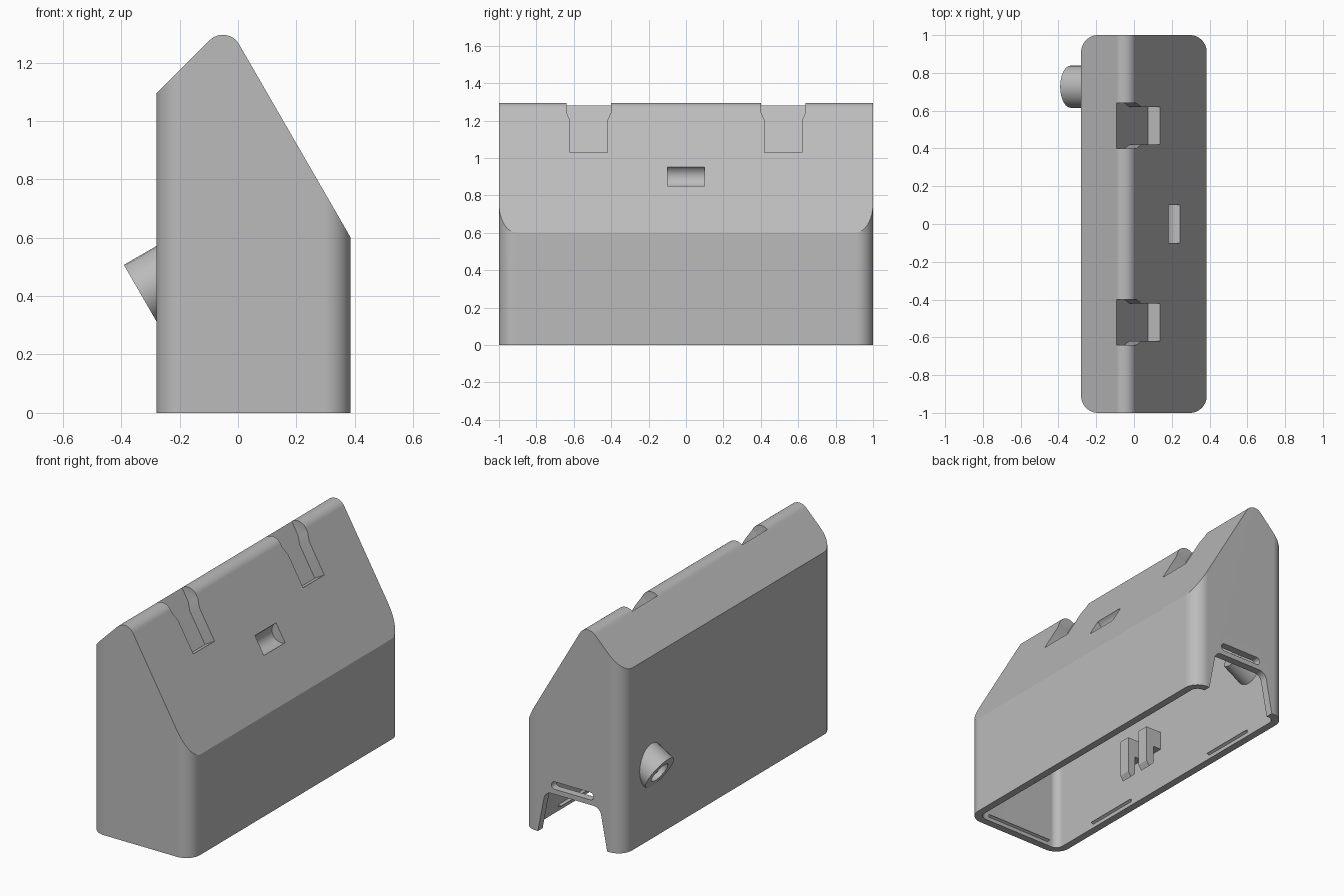
import bpy, bmesh
from math import sin, cos, pi, radians, sqrt
from mathutils import Vector

cube = bpy.data.objects.get("Cube")
if cube:
    bpy.data.objects.remove(cube, do_unlink=True)

grey = bpy.data.materials.new("plain grey")
grey.use_nodes = True
grey.diffuse_color = (0.5, 0.5, 0.5, 1)
grey.node_tree.nodes["Principled BSDF"].inputs["Base Color"].default_value = (0.5, 0.5, 0.5, 1)

X, Y, Z = Vector((1, 0, 0)), Vector((0, 1, 0)), Vector((0, 0, 1))
O = Vector((0, 0, 0))
LEFT, RIGHT, HALF, WALL = -0.28, 0.385, 1.0, 0.045
MID = (LEFT + RIGHT) / 2


def prism(name, outline, u, v, lo, hi, origin=O):
    """Extrude a 2D outline, laid out on axes u and v, along their normal."""
    w = u.cross(v)
    bm = bmesh.new()
    rings = [[bm.verts.new(origin + u * a + v * b + w * d) for a, b in outline] for d in (lo, hi)]
    bm.faces.new(rings[0])
    bm.faces.new(rings[1])
    n = len(outline)
    for i in range(n):
        j = (i + 1) % n
        bm.faces.new((rings[0][i], rings[0][j], rings[1][j], rings[1][i]))
    bmesh.ops.recalc_face_normals(bm, faces=bm.faces)
    me = bpy.data.meshes.new(name)
    bm.to_mesh(me)
    bm.free()
    me.materials.append(grey)
    ob = bpy.data.objects.new(name, me)
    bpy.context.collection.objects.link(ob)
    return ob


def arc(cx, cy, r, start, end, steps=12):
    angles = [radians(start + (end - start) * i / steps) for i in range(steps + 1)]
    return [(cx + r * cos(a), cy + r * sin(a)) for a in angles]


def rounded(x0, x1, y0, y1, r):
    return (arc(x1 - r, y1 - r, r, 0, 90) + arc(x0 + r, y1 - r, r, 90, 180)
            + arc(x0 + r, y0 + r, r, 180, 270) + arc(x1 - r, y0 + r, r, 270, 360))


def combine(target, tool, operation):
    """Apply a boolean and discard the tool."""
    mod = target.modifiers.new("combine", "BOOLEAN")
    mod.object, mod.operation, mod.solver = tool, operation, "EXACT"
    bpy.context.view_layer.update()
    graph = bpy.context.evaluated_depsgraph_get()
    me = bpy.data.meshes.new_from_object(target.evaluated_get(graph))
    target.modifiers.clear()
    target.data = me
    bpy.data.objects.remove(tool, do_unlink=True)


def house(name, inset, floor):
    """Gabled body with rounded ridge and rounded upright corners."""
    cx, cz, r = -0.052, 1.231, 0.064 - inset
    x0, x1 = LEFT + inset, RIGHT - inset
    h = sqrt(0.5)
    eave_r = (0.5 * cz + cos(pi / 6) * (cx - x1) + r) / 0.5
    eave_l = cz + (x0 - cx) + r / h
    outline = [(x0, floor), (x1, floor), (x1, eave_r)] + arc(cx, cz, r, 30, 135) + [(x0, eave_l)]
    body = prism(name, outline, X, Z, -1.5, 1.5)
    y = HALF - inset
    plan = prism("plan", rounded(x0, x1, -y, y, 0.09 - inset), X, Y, -1, 2)
    combine(body, plan, "INTERSECT")
    return body


# Frame of the long sloping face: up the slope, along y, outward normal
slope_up = Vector((-0.5, 0, cos(pi / 6)))
slope_out = slope_up.cross(Y) * -1


def slope_notch(y, grow):
    w, e = 0.1 + grow, 0.12 + grow
    outline = [(-grow, -w), (0.2, -w), (0.25, -e), (0.6, -e),
               (0.6, e), (0.25, e), (0.2, w), (-grow, w)]
    # u x v points into the body
    return prism("notch", outline, slope_up, Y, -0.3, 0.075 + grow, Vector((0.14, y, 1.03)))


# Hollow shell with two closed notches across the ridge
shell = house("housing_shell", 0, 0)
cavity = house("cavity", WALL, -0.2)
for y in (-0.52, 0.52):
    combine(cavity, slope_notch(y, 0.035), "DIFFERENCE")
combine(shell, cavity, "DIFFERENCE")
for y in (-0.52, 0.52):
    combine(shell, slope_notch(y, 0), "DIFFERENCE")

# Scooped window in the middle of the slope, backed by a pocket
window_at = Vector((0.215, 0, 0.902))
pocket = prism("window_pocket", [(-0.085, -0.01), (0.085, -0.01), (0.085, -0.085), (-0.085, -0.085)],
               slope_up, slope_out, -0.125, 0.125, window_at)
combine(shell, pocket, "UNION")
scoop = prism("scoop", arc(0, 0, 0.06, 180, 360) + [(0.06, 0.2), (-0.06, 0.2)],
              slope_up, slope_out, -0.1, 0.1, window_at)
combine(shell, scoop, "DIFFERENCE")

# Cable opening and slot in the back end
opening = ([(MID - 0.24, -0.1), (MID + 0.24, -0.1), (MID + 0.23, 0)]
           + arc(MID + 0.14, 0.2, 0.05, 10, 90, 8) + arc(MID - 0.14, 0.2, 0.05, 90, 170, 8)
           + [(MID - 0.23, 0)])
combine(shell, prism("opening", opening, X, Z, -1.2, -0.9), "DIFFERENCE")
slot = rounded(MID - 0.14, MID + 0.14, 0.28, 0.325, 0.0224)
combine(shell, prism("slot", slot, X, Z, -1.2, -0.9), "DIFFERENCE")

# Tilted round spout through the side wall
spout_at = Vector((-0.335, 0.727, 0.41))
inward = Vector((cos(pi / 6), 0, 0.5))
across = Y.cross(inward)


def spout_part(r, lo, hi):
    return prism("spout", arc(0, 0, r, 0, 345, 23), across, inward.cross(across), lo, hi, spout_at)


combine(shell, spout_part(0.112, 0, 0.2), "UNION")
combine(shell, spout_part(0.045, -0.1, 0.4), "DIFFERENCE")
combine(shell, spout_part(0.065, -0.1, 0.03), "DIFFERENCE")

# Pair of hooked clips on the inside of the side wall
parts = [shell]
inner = LEFT + WALL - 0.005
hook = [(0, 0.36), (0, 0.25), (0.06, 0.25), (0.06, 0.14), (0.09, 0.11), (0.11, 0.14), (0.11, 0.36)]
for name, y in (("front_clip", -0.24), ("rear_clip", -0.08)):
    clip = prism(name, [(inner + a, b) for a, b in hook], X, Z, -0.035, 0.035, Vector((0, y, 0)))
    parts.append(clip)

# Snap ridges just inside the bottom rim
bead = [(-0.005, 0.02), (0.015, 0.03), (-0.005, 0.04)]
for side, wall, face in (("left", RIGHT - WALL, -X), ("right", LEFT + WALL, X)):
    for end, y in (("front", -0.47), ("rear", 0.55)):
        parts.append(prism(f"{side}_{end}_snap_ridge", bead, face, Z, -0.17, 0.17, Vector((wall, y, 0))))
parts.append(prism("end_snap_ridge", bead, Y, Z, -0.22, 0.22, Vector((MID, -HALF + WALL, 0))))

# Smooth the rounded areas while keeping crisp edges
bpy.ops.object.select_all(action="DESELECT")
for ob in parts:
    ob.select_set(True)
bpy.context.view_layer.objects.active = shell
bpy.ops.object.shade_smooth_by_angle(angle=radians(25))
weighted = shell.modifiers.new("weighted_normals", "WEIGHTED_NORMAL")
weighted.keep_sharp = True
